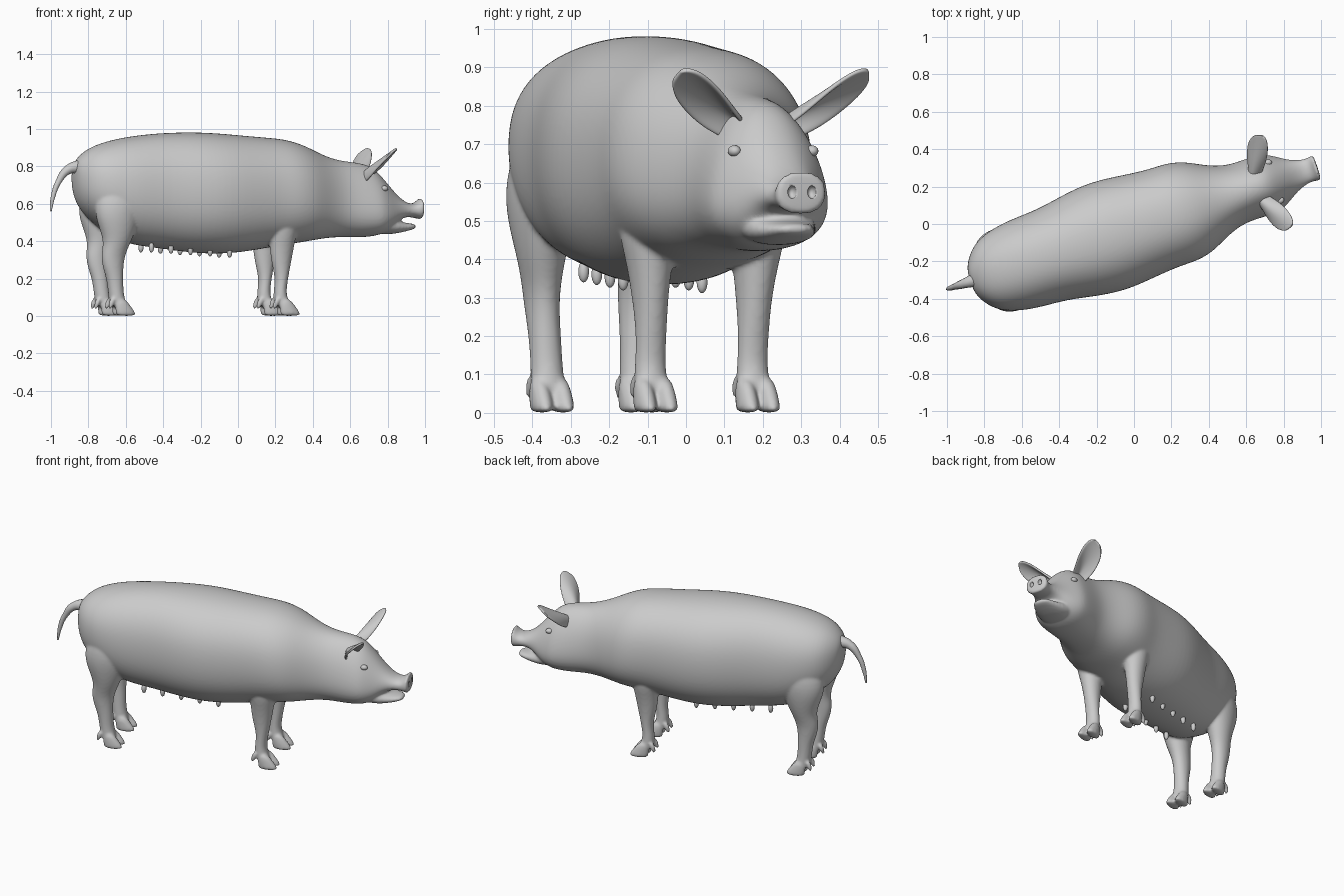
import bpy, bmesh
from math import sin, cos, pi, radians
from mathutils import Vector, Matrix

if "Cube" in bpy.data.objects:
    bpy.data.objects.remove(bpy.data.objects["Cube"])

# The animal is modelled along local +x, then turned in plan
PLACE = Matrix.Translation((0.06, 0, 0)) @ Matrix.Rotation(radians(18.2), 4, 'Z')
N = 24


def add_object(name, data):
    ob = bpy.data.objects.new(name, data)
    bpy.context.collection.objects.link(ob)
    ob.matrix_world = PLACE
    return ob


def mesh_object(name, bm):
    bmesh.ops.recalc_face_normals(bm, faces=bm.faces)
    for f in bm.faces:
        f.smooth = True
    me = bpy.data.meshes.new(name)
    bm.to_mesh(me)
    bm.free()
    return add_object(name, me)


def circle(n):
    """Rounded-square unit outline."""
    for i in range(N):
        c, s = cos(2 * pi * i / N), sin(2 * pi * i / N)
        yield (abs(c) ** (2 / n) * (1 if c > 0 else -1),
               abs(s) ** (2 / n) * (1 if s > 0 else -1))


def loft(bm, rings):
    rows = [[bm.verts.new(p) for p in r] for r in rings]
    for a, b in zip(rows, rows[1:]):
        for i in range(N):
            j = (i + 1) % N
            bm.faces.new((a[i], a[j], b[j], b[i]))
    bm.faces.new(rows[0])
    bm.faces.new(rows[-1])


def loft_x(bm, table):
    """Rows: x, top, bottom, half width, narrowing towards the top."""
    loft(bm, [[(x, c * w * (1 - k * s), (t + b) / 2 + s * (t - b) / 2)
               for c, s in circle(2.25)] for x, t, b, w, k in table])


def loft_z(bm, table, dx=0, dy=0, side=1):
    """Rows: z, back, front, y centre, half width."""
    loft(bm, [[((a + b) / 2 + dx + c * (b - a) / 2, side * (y + dy + s * w), z)
               for c, s in circle(2)] for z, a, b, y, w in table])


def ball(bm, loc, scale):
    bmesh.ops.create_uvsphere(bm, u_segments=20, v_segments=12, radius=1,
                              matrix=Matrix.Translation(loc) @ Matrix.Diagonal((*scale, 1)))


# Trunk, head and snout
bm = bmesh.new()
loft_x(bm, [
    (-.985, .80, .70, .05, 0), (-.965, .845, .60, .11, 0), (-.90, .90, .52, .19, 0),
    (-.80, .937, .44, .23, 0), (-.68, .962, .38, .25, 0), (-.52, .98, .362, .255, 0),
    (-.35, .986, .338, .292, 0), (-.2, .982, .328, .307, 0), (-.05, .968, .337, .29, 0),
    (.1, .956, .363, .273, 0), (.2, .947, .38, .277, .04), (.3, .917, .393, .255, .08),
    (.4, .865, .412, .198, .1), (.5, .832, .422, .16, .15), (.6, .823, .418, .157, .25),
    (.67, .808, .422, .156, .3), (.72, .77, .43, .15, .3), (.78, .70, .455, .118, .25),
    (.83, .642, .512, .088, .15), (.88, .605, .531, .07, .05), (.92, .598, .527, .063, 0),
    (.948, .617, .52, .068, 0), (.96, .633, .516, .071, 0), (.97, .63, .52, .067, 0)])

# Lower jaw
loft_x(bm, [(.68, .56, .44, .10, 0), (.78, .53, .434, .103, 0), (.85, .502, .446, .077, 0),
            (.90, .496, .458, .058, 0), (.935, .491, .468, .036, 0)])

# Legs, each with two toes and two dewclaws
front_leg = [(.62, .04, .24, .14, .07), (.48, .05, .225, .15, .08), (.40, .07, .207, .146, .061),
             (.30, .075, .19, .142, .046), (.20, .105, .17, .14, .04), (.12, .09, .158, .14, .04),
             (.07, .095, .178, .14, .046), (.045, .11, .175, .14, .035)]
hind_leg = [(.74, -.86, -.64, .13, .07), (.60, -.92, -.64, .138, .095), (.50, -.902, -.67, .142, .082),
            (.40, -.858, -.712, .138, .062), (.33, -.877, -.743, .131, .048),
            (.26, -.866, -.753, .128, .044), (.20, -.842, -.752, .125, .042),
            (.12, -.832, -.75, .122, .042), (.07, -.825, -.735, .122, .046),
            (.045, -.81, -.74, .122, .035)]
toe = [(.095, .12, .17, 0, .02), (.05, .115, .207, 0, .026), (.018, .12, .229, 0, .027),
       (.0, .12, .236, 0, .026)]
dewclaw = [(.10, .09, .125, 0, .014), (.065, .077, .108, 0, .016), (.035, .076, .094, 0, .01)]
for side in (1, -1):
    for leg, dx, y in ((front_leg, 0, .14), (hind_leg, -.92, .122)):
        loft_z(bm, leg, side=side)
        for spread in (1, -1):
            loft_z(bm, toe, dx, y + spread * .029, side)
            loft_z(bm, dewclaw, dx, y + spread * .031, side)

# Fuse the skin into one smooth surface
body = mesh_object("body", bm)
body.modifiers.new("round", 'SUBSURF').levels = 2
fuse = body.modifiers.new("fuse", 'REMESH')
fuse.mode = 'VOXEL'
fuse.voxel_size = .0078
fuse.use_smooth_shade = True
relax = body.modifiers.new("relax", 'SMOOTH')
relax.factor, relax.iterations = .5, 6

# Nostrils
bm = bmesh.new()
for side in (1, -1):
    ball(bm, (.972, side * .027, .575), (.02, .012, .017))
cutter = mesh_object("nostril_cutter", bm)
cutter.hide_render = True
cutter.display_type = 'WIRE'
cut = body.modifiers.new("nostrils", 'BOOLEAN')
cut.operation = 'DIFFERENCE'
cut.object = cutter

# Eyes
bm = bmesh.new()
for side in (1, -1):
    ball(bm, (.726, side * .106, .682), (.021, .017, .015))
mesh_object("eyes", bm)

# Teats in two rows under the belly
bm = bmesh.new()
for i in range(5):
    for side in (1, -1):
        ball(bm, (-.58 + i * .11, side * .09, .368 - .007 * i), (.014, .014, .028))
mesh_object("teats", bm)

# Ears: cupped leaves
root, tip = Vector((.635, .085, .765)), Vector((.72, .255, .875))
across = Vector((.5, -.17, .38)).normalized()
cup_dir = (tip - root).cross(across).normalized()
bm = bmesh.new()
rows = []
for t, w, cup in ((-.15, .035, .045), (.1, .05, .045), (.35, .064, .036), (.6, .069, .022),
                  (.85, .062, .01), (1, .04, .004), (1.05, .018, 0)):
    mid = root.lerp(tip, t)
    rows.append([bm.verts.new(mid + across * (w * s / 4) + cup_dir * cup * ((s / 4) ** 2 - .3))
                 for s in range(-4, 5)])
for a, b in zip(rows, rows[1:]):
    for i in range(8):
        bm.faces.new((a[i], a[i + 1], b[i + 1], b[i]))
ears = mesh_object("ears", bm)
ears.modifiers.new("mirror", 'MIRROR').use_axis = (False, True, False)
thick = ears.modifiers.new("thickness", 'SOLIDIFY')
thick.thickness, thick.offset = .013, 0
ears.modifiers.new("round", 'SUBSURF').levels = 2
ears.modifiers["round"].render_levels = 2

# Tail
cu = bpy.data.curves.new("tail", 'CURVE')
cu.dimensions = '3D'
cu.bevel_depth = 1
cu.bevel_resolution = 4
cu.use_fill_caps = True
sp = cu.splines.new('BEZIER')
path = [(-.93, .80, .042), (-1.02, .782, .025), (-1.075, .715, .016),
        (-1.105, .635, .012), (-1.117, .56, .005)]
sp.bezier_points.add(len(path) - 1)
for p, (x, z, r) in zip(sp.bezier_points, path):
    p.co = (x, 0, z)
    p.radius = r
    p.handle_left_type = p.handle_right_type = 'AUTO'
add_object("tail", cu)
